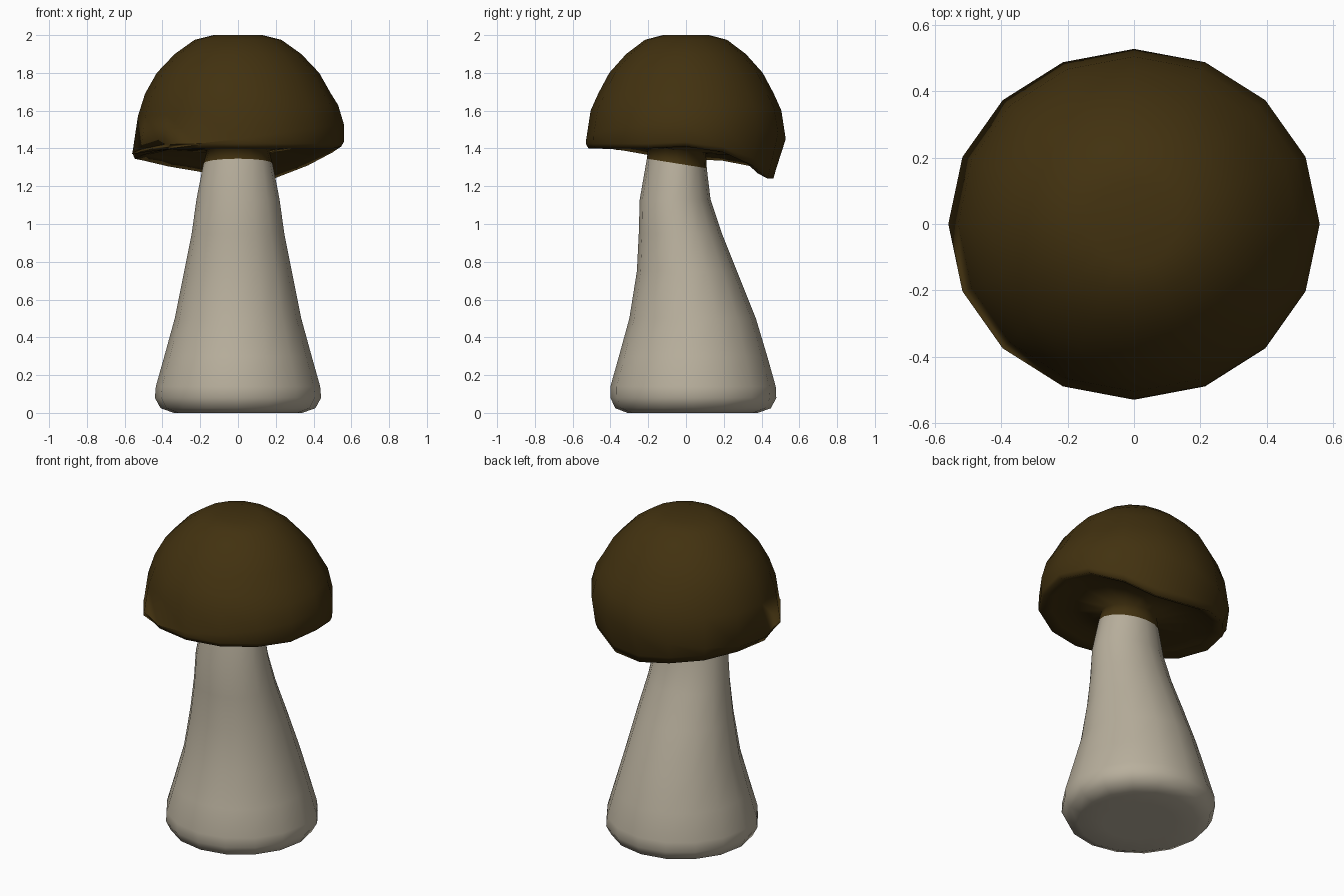
import bpy, bmesh, math

if "Cube" in bpy.data.objects:
    bpy.data.objects.remove(bpy.data.objects["Cube"])

SIDES = 16


def material(name, rgb):
    m = bpy.data.materials.new(name)
    m.diffuse_color = (*rgb, 1)
    m.use_nodes = True
    m.node_tree.nodes["Principled BSDF"].inputs["Base Color"].default_value = m.diffuse_color
    return m


def lofted(name, rings, mat, cap_start=None, cap_end=None):
    """Skin a list of rings of points, optionally closed to a centre point."""
    bm = bmesh.new()
    loops = [[bm.verts.new(p) for p in ring] for ring in rings]
    for a, b in zip(loops, loops[1:]):
        for i in range(SIDES):
            j = (i + 1) % SIDES
            bm.faces.new((a[i], a[j], b[j], b[i]))
    for loop, point in ((loops[0], cap_start), (loops[-1], cap_end)):
        if point:
            c = bm.verts.new(point)
            for i in range(SIDES):
                bm.faces.new((loop[i], loop[(i + 1) % SIDES], c))
    bmesh.ops.recalc_face_normals(bm, faces=bm.faces)
    for f in bm.faces:
        f.smooth = True
    mesh = bpy.data.meshes.new(name)
    bm.to_mesh(mesh)
    bm.free()
    mesh.materials.append(mat)
    ob = bpy.data.objects.new(name, mesh)
    bpy.context.collection.objects.link(ob)
    return ob


def ring(rx, ry, cy, height):
    """Ellipse whose height may depend on angle and y."""
    pts = []
    for i in range(SIDES):
        a = math.tau * i / SIDES
        y = cy + ry * math.sin(a)
        z = height(a, y) if callable(height) else height
        pts.append((rx * math.cos(a), y, z))
    return pts


brown = material("dark brown", (0.054, 0.031, 0.005))
cream = material("pale cream", (0.48, 0.43, 0.335))


# Slanted line where the pale stem meets the brown collar
def collar_line(a, y):
    return 1.32 - 0.16 * (y + 0.045)


# Stem: leaning, flared towards the foot (z, half width, front y, back y)
profile = [
    (0.0, 0.20, -0.18, 0.24), (0.0, 0.34, -0.31, 0.38), (0.025, 0.41, -0.375, 0.45),
    (0.08, 0.44, -0.40, 0.478), (0.14, 0.435, -0.40, 0.475), (0.30, 0.39, -0.355, 0.43),
    (0.50, 0.335, -0.30, 0.37), (0.75, 0.285, -0.26, 0.27), (0.95, 0.245, -0.25, 0.19),
    (1.13, 0.22, -0.245, 0.13), (collar_line, 0.183, -0.207, 0.11)]
lofted("stem", [ring(rx, (b - f) / 2, (b + f) / 2, z) for z, rx, f, b in profile],
       cream, cap_start=(0, 0.03, 0))

# Cap: dome with a wavy rim that droops at the back (rim heights from +x round)
rim = [1.41, 1.38, 1.31, 1.24, 1.24, 1.275, 1.305, 1.335,
       1.345, 1.365, 1.395, 1.40, 1.40, 1.40, 1.40, 1.40]
dome = [(2.0, 0.13), (1.975, 0.23), (1.90, 0.335), (1.80, 0.43), (1.69, 0.492)]
rings = [ring(r, r * 0.945, 0, z) for z, r in dome]
rings.append(ring(0.53, 0.505, 0, lambda a, y: 1.60 + 0.03 * math.cos(a)))
rings.append(ring(0.56, 0.528, 0, lambda a, y: 1.45 + 0.08 * math.cos(a)))


def rim_ring(scale, lift, level):
    pts = []
    for i, z in enumerate(rim):
        a = math.tau * i / SIDES
        drop = max(0, 1.40 - z)
        tuck = scale * (1 - 0.65 * drop * max(0, math.sin(a)))
        pts.append((0.56 * tuck * math.cos(a), 0.53 * tuck * math.sin(a),
                    z + lift + (1.40 - z) * level))
    return pts


# Rim edge, rolled lip and shallow underside
rings += [rim_ring(1.0, 0.025, 0.12), rim_ring(0.975, 0, 0), rim_ring(0.86, 0.015, 0.08),
          rim_ring(0.66, 0.01, 0.7)]
# Collar joining the underside to the stem
rings.append(ring(0.165, 0.153, -0.047, lambda a, y: 1.39 - 0.12 * (y + 0.045)))
rings.append(ring(0.183, 0.1585, -0.0485, collar_line))
lofted("cap", rings, brown, cap_start=(0, 0, 2.0))
